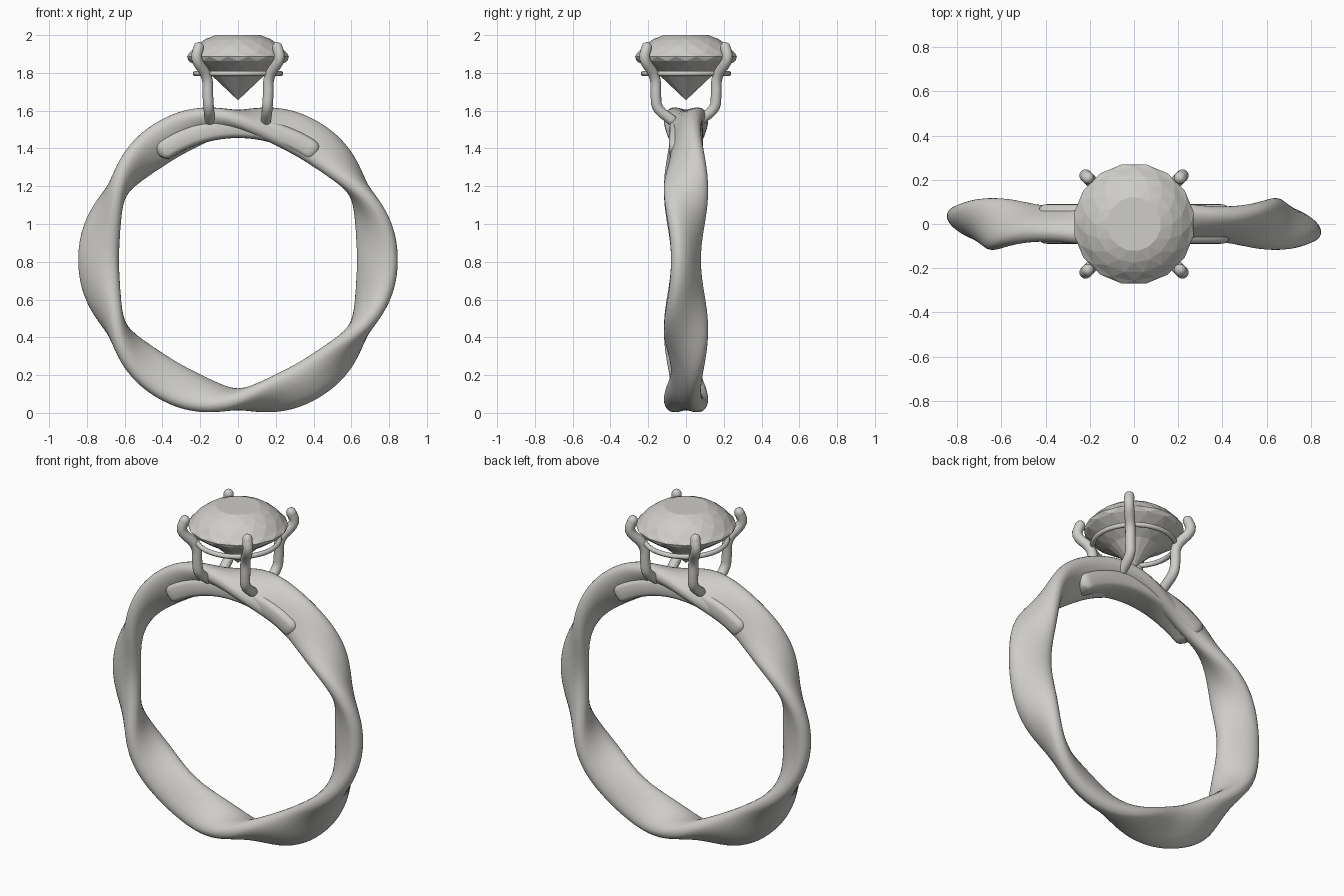
import bpy, bmesh, math
from math import sin, cos, pi, radians
from mathutils import Vector

cube = bpy.data.objects.get("Cube")
if cube:
    bpy.data.objects.remove(cube)

metal = bpy.data.materials.new("pale_grey")
metal.use_nodes = True
metal.diffuse_color = (0.62, 0.61, 0.58, 1)
metal.node_tree.nodes["Principled BSDF"].inputs["Base Color"].default_value = metal.diffuse_color

CENTRE_Z = 0.81


def add_mesh(name, bm, smooth=True):
    bmesh.ops.recalc_face_normals(bm, faces=bm.faces)
    for f in bm.faces:
        f.smooth = smooth
    mesh = bpy.data.meshes.new(name)
    bm.to_mesh(mesh)
    bm.free()
    mesh.materials.append(metal)
    obj = bpy.data.objects.new(name, mesh)
    bpy.context.collection.objects.link(obj)
    return obj


def loft(bm, rings, closed=False):
    """Skin a list of equal-length point rings."""
    rows = [[bm.verts.new(p) for p in ring] for ring in rings]
    n = len(rows[0])
    for a, b in zip(rows, rows[1:] + rows[:1] if closed else rows[1:]):
        for i in range(n):
            j = (i + 1) % n
            bm.faces.new((a[i], a[j], b[j], b[i]))
    if not closed:
        bm.faces.new(rows[0])
        bm.faces.new(rows[-1])


def section(theta, radius, half_w, half_t, tilt, power, count):
    """Superellipse cross-section, tilted from the ring axis, at angle theta."""
    ring = []
    for i in range(count):
        t = 2 * pi * i / count
        u = half_w * math.copysign(abs(cos(t)) ** (2 / power), cos(t))
        v = half_t * math.copysign(abs(sin(t)) ** (2 / power), sin(t))
        r = radius + u * sin(tilt) + v * cos(tilt)
        y = -u * cos(tilt) + v * sin(tilt)
        ring.append((r * cos(theta), y, CENTRE_Z + r * sin(theta)))
    return ring


# Wavy band: its front and back edges swap inside and outside
bm = bmesh.new()
steps = 180
angles = [2 * pi * i / steps for i in range(steps)]
loft(bm, [section(a, 0.738, 0.117, 0.058, radians(61) * cos(3 * a), 2.3, 32)
          for a in angles], closed=True)
add_mesh("band", bm)

# Curved bar under the setting, with rounded ends
bm = bmesh.new()
rings = []
for i in range(49):
    s = -1 + i / 24
    k = max(0.25, (1 - max(0, (abs(s) - 0.9) / 0.1) ** 2) ** 0.5)
    rings.append(section(pi / 2 + radians(37) * s, 0.7, 0.09 * (0.6 + 0.4 * k),
                         0.055 * k, 0, 4, 24))
loft(bm, rings)
add_mesh("seat_bar", bm)

# Faceted stone: staggered rings joined by triangles
SIDES = 16
profile = [(0.122, 2.0), (0.175, 1.978), (0.222, 1.945), (0.258, 1.906),
           (0.275, 1.886), (0.262, 1.864), (0.19, 1.815), (0.13, 1.778)]
bm = bmesh.new()
rows = []
for k, (r, z) in enumerate(profile):
    shift = 0.5 * (k % 2 == 0)
    rows.append([bm.verts.new((r * cos(2 * pi * (i + shift) / SIDES),
                               r * sin(2 * pi * (i + shift) / SIDES), z))
                 for i in range(SIDES)])
for k, (a, b) in enumerate(zip(rows, rows[1:])):
    if k % 2:
        a, b = b, a
    for i in range(SIDES):
        j = (i + 1) % SIDES
        bm.faces.new((a[i], b[i], b[j]))
        bm.faces.new((a[i], b[j], a[j]))
bm.faces.new(rows[0])
tip = bm.verts.new((0, 0, 1.655))
for i in range(SIDES):
    bm.faces.new((rows[-1][i], rows[-1][(i + 1) % SIDES], tip))
add_mesh("stone", bm, smooth=False)

# Gallery ring around the lower stone
bpy.ops.mesh.primitive_torus_add(major_radius=0.225, minor_radius=0.014, major_segments=64,
                                 minor_segments=12, location=(0, 0, 1.797))
gallery = bpy.context.object
gallery.name = "gallery_ring"
gallery.data.materials.append(metal)
bpy.ops.object.shade_smooth()


# Four prongs: bent round wires with ball ends
def smooth_path(points, passes=2):
    for _ in range(passes):
        out = [points[0]]
        for a, b in zip(points, points[1:]):
            out += [a.lerp(b, 0.25), a.lerp(b, 0.75)]
        points = out + [points[-1]]
    return points


def prong(name, sx, sy, radius=0.028):
    path = [(0.148, 0.075, 1.55), (0.155, 0.155, 1.61), (0.16, 0.16, 1.68),
            (0.16, 0.16, 1.785), (0.226, 0.226, 1.87), (0.208, 0.208, 1.935)]
    pts = smooth_path([Vector((x * sx, y * sy, z)) for x, y, z in path])
    # Extend both ends into domes
    first, last = (pts[0] - pts[1]).normalized(), (pts[-1] - pts[-2]).normalized()
    dome = [(sin(radians(d)), cos(radians(d))) for d in (25, 50, 70, 84)]
    stations = [(pts[0] + first * radius * h, radius * w) for h, w in reversed(dome)]
    stations += [(p, radius) for p in pts]
    stations += [(pts[-1] + last * radius * h, radius * w) for h, w in dome]
    side = Vector((sx, -sy, 0)).normalized()
    rings = []
    for i, (p, r) in enumerate(stations):
        along = (stations[min(i + 1, len(stations) - 1)][0] - stations[max(i - 1, 0)][0]).normalized()
        u = (side - along * side.dot(along)).normalized()
        v = along.cross(u)
        rings.append([p + (u * cos(2 * pi * k / 16) + v * sin(2 * pi * k / 16)) * r
                      for k in range(16)])
    bm = bmesh.new()
    loft(bm, rings)
    add_mesh(name, bm)


for front, sy in (("front", -1), ("back", 1)):
    for side_name, sx in (("right", -1), ("left", 1)):
        prong(f"prong_{front}_{side_name}", sx, sy)
